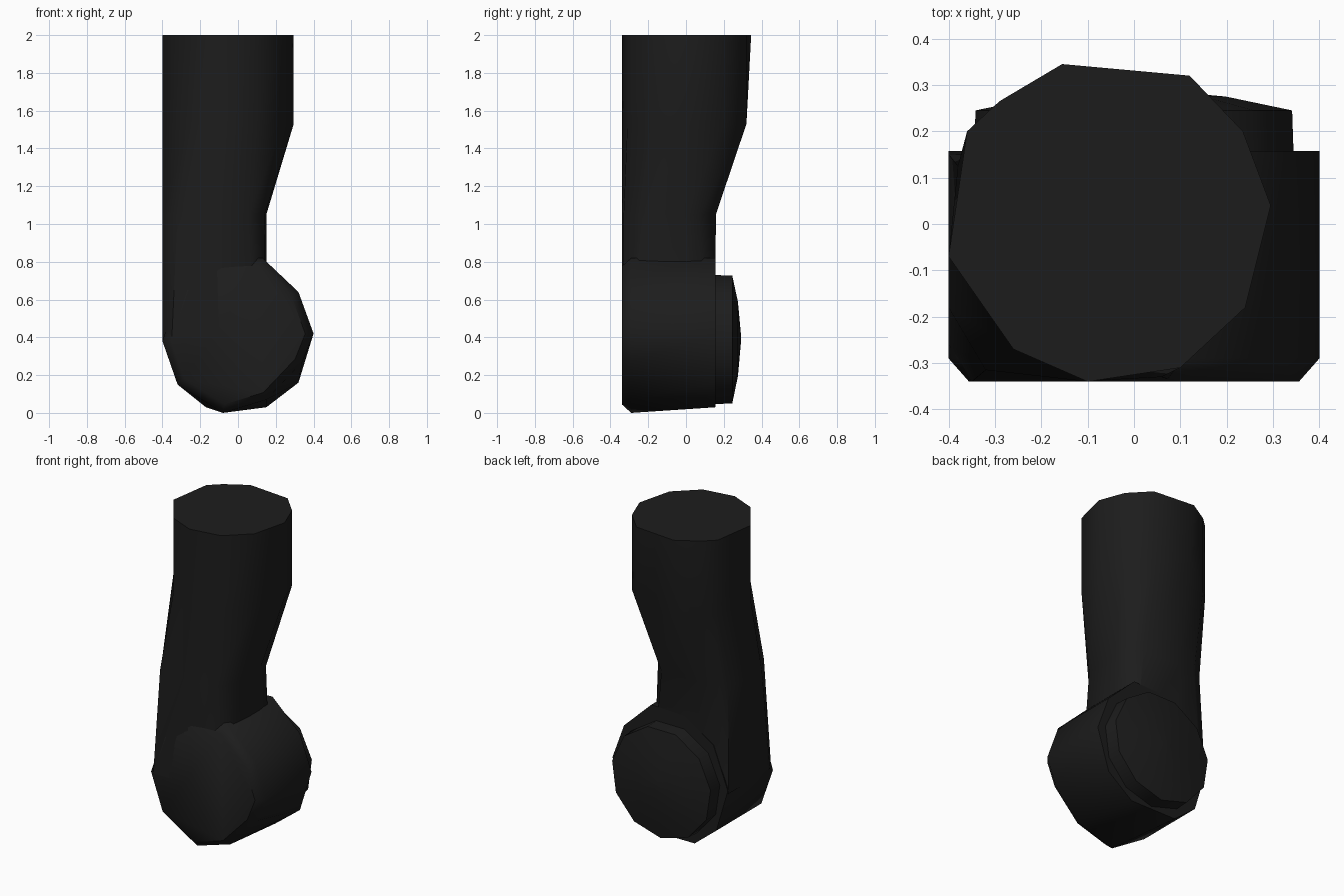
import bpy, bmesh, math

if "Cube" in bpy.data.objects:
    bpy.data.objects.remove(bpy.data.objects["Cube"])

dark = bpy.data.materials.new("dark_rubber")
dark.diffuse_color = (0.012, 0.012, 0.012, 1)
dark.use_nodes = True
dark.node_tree.nodes["Principled BSDF"].inputs["Base Color"].default_value = dark.diffuse_color


def loft(name, rings, angle=50):
    """Skin a stack of equal-length point rings and cap both ends."""
    bm = bmesh.new()
    rows = [[bm.verts.new(p) for p in r] for r in rings]
    n = len(rows[0])
    for a, b in zip(rows, rows[1:]):
        for i in range(n):
            j = (i + 1) % n
            bm.faces.new((a[i], a[j], b[j], b[i]))
    bm.faces.new(rows[0][::-1])
    bm.faces.new(rows[-1])
    bmesh.ops.recalc_face_normals(bm, faces=bm.faces)
    me = bpy.data.meshes.new(name)
    bm.to_mesh(me)
    bm.free()
    ob = bpy.data.objects.new(name, me)
    bpy.context.collection.objects.link(ob)
    me.materials.append(dark)
    bpy.ops.object.select_all(action='DESELECT')
    ob.select_set(True)
    bpy.context.view_layer.objects.active = ob
    bpy.ops.object.shade_smooth_by_angle(angle=math.radians(angle))
    return ob


def flat(points, z):
    return [(x, y, z) for x, y in points]


def upright(points, y, s=1.0):
    return [(x * s, y, 0.41 + (z - 0.41) * s) for x, z in points]


# Column: round top, necked waist, squared foot merging into the knuckle
top = [(.295, .04), (.235, .2), (.12, .32), (-.155, .345), (-.29, .265), (-.36, .2),
       (-.4, -.07), (-.26, -.27), (-.1, -.34), (.1, -.31), (.24, -.18)]
waist = [(.15, 0), (.145, .07), (.06, .158), (-.2, .158), (-.32, .15), (-.38, .125),
         (-.4, -.18), (-.32, -.315), (-.12, -.34), (.06, -.33), (.14, -.23)]
foot = [(.15, 0), (.15, .1), (.12, .155), (-.2, .155), (-.36, .155), (-.4, .15),
        (-.4, -.26), (-.35, -.34), (-.1, -.34), (.09, -.34), (.15, -.28)]
shoulder = [(x, min(y, .32), 1.65 if y > .33 else 1.53) for x, y in top]
loft("column", [flat(foot, .4), flat(waist, 1.05), shoulder, flat(top, 2.0)])

# Knuckle: ten-sided drum across y with a bevelled front
back = [(.4, .42), (.32, .64), (.13, .82), (-.1, .81), (-.3, .68), (-.4, .42),
        (-.32, .15), (-.17, .03), (.15, .03), (.32, .16)]
front = [(.4, .42), (.32, .64), (.13, .82), (-.1, .81), (-.3, .68), (-.4, .38),
         (-.32, .15), (-.08, .0), (.15, .07), (.34, .27)]
loft("knuckle", [upright(front, -.34, .89), upright(front, -.29), upright(back, .157)])


# Back disc: shallow domed cap
def circle(r, y, n=11):
    return [(r * math.cos(2 * math.pi * i / n + .15), y,
             .395 + r * math.sin(2 * math.pi * i / n + .15)) for i in range(n)]


loft("back_disc", [circle(.35, .1), circle(.345, .245), circle(.2, .275), circle(.03, .29)])
